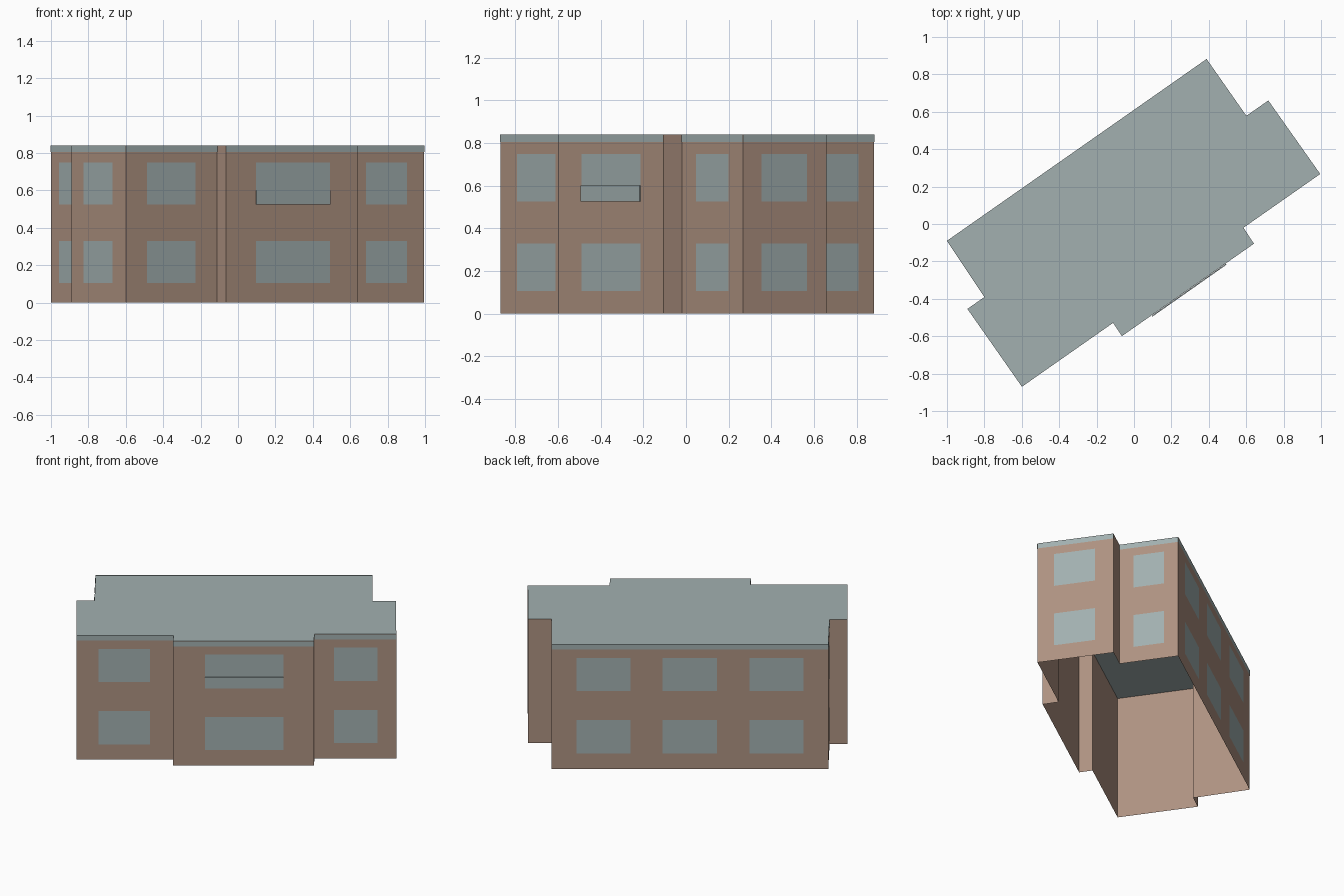
import bpy
from math import radians
from mathutils import Vector, Matrix

cube = bpy.data.objects.get("Cube")
if cube:
    bpy.data.objects.remove(cube, do_unlink=True)


def material(name, rgb):
    m = bpy.data.materials.new(name)
    m.use_nodes = True
    m.diffuse_color = (*rgb, 1)
    m.node_tree.nodes["Principled BSDF"].inputs["Base Color"].default_value = (*rgb, 1)
    return m


BRICK = material("brown_wall", (0.423, 0.288, 0.22))
SLATE = material("grey_slate", (0.361, 0.434, 0.434))

HEIGHT, BAND = 0.84, 0.805
FLOORS = [(0.105, 0.33), (0.525, 0.75)]
GAP = 0.002
TURN = Matrix.Rotation(radians(35), 3, "Z")

# Footprint corners, anticlockwise, each with the windows of the wall that
# starts there, as fractions along it (None = plain return without a band)
END = [(0.23, 0.76)]
PLAN = [
    ((-0.871, 0.5), END),
    ((-0.879, 0.139), None),
    ((-0.99, 0.139), END),
    ((-0.99, -0.369), END),
    ((-0.395, -0.369), None),
    ((-0.397, -0.454), [(0.225, 0.785)]),
    ((0.465, -0.454), None),
    ((0.468, -0.352), [(0.24, 0.77)]),
    ((0.969, -0.352), [(0.22, 0.76)]),
    ((0.967, 0.129), None),
    ((0.824, 0.129), [(0.24, 0.76)]),
    ((0.824, 0.5), [(0.09, 0.285), (0.402, 0.598), (0.715, 0.91)]),
]
corners = [TURN @ Vector((*p, 0)) for p, _ in PLAN]


def build(name, verts, faces, mat):
    mesh = bpy.data.meshes.new(name)
    mesh.from_pydata(verts, [], faces)
    mesh.materials.append(mat)
    obj = bpy.data.objects.new(name, mesh)
    bpy.context.collection.objects.link(obj)
    return obj


def panel(a, b, t0, t1, z0, z1):
    """Upright rectangle just outside the wall from a to b."""
    d = b - a
    out = Vector((d.y, -d.x, 0)).normalized() * GAP
    p, q = a + d * t0 + out, a + d * t1 + out
    return [p + Vector((0, 0, z0)), q + Vector((0, 0, z0)),
            q + Vector((0, 0, z1)), p + Vector((0, 0, z1))]


def build_panels(name, quads, mat):
    verts = [v for quad in quads for v in quad]
    faces = [range(i, i + 4) for i in range(0, len(verts), 4)]
    return build(name, verts, [tuple(f) for f in faces], mat)


# Wall shell, open underneath
n = len(corners)
top = [c + Vector((0, 0, HEIGHT)) for c in corners]
build("walls", corners + top,
      [(i, (i + 1) % n, n + (i + 1) % n, n + i) for i in range(n)], BRICK)

# Flat roof
build("roof", top, [tuple(range(n))], SLATE)

# Roof edge band and windows on every main wall
bands, windows = [], []
for i, (_, spans) in enumerate(PLAN):
    if spans is None:
        continue
    a, b = corners[i], corners[(i + 1) % n]
    bands.append(panel(a, b, 0, 1, BAND, HEIGHT))
    windows += [panel(a, b, *span, *floor) for span in spans for floor in FLOORS]
build_panels("roof_edge_band", bands, SLATE)
build_panels("windows", windows, SLATE)

# Slightly raised lower pane on the middle front window
pane = build_panels("raised_window_pane",
                    [panel(corners[5], corners[6], 0.225, 0.785, 0.525, 0.6)], SLATE)
solid = pane.modifiers.new("thickness", "SOLIDIFY")
solid.thickness = 0.006
solid.offset = 1
